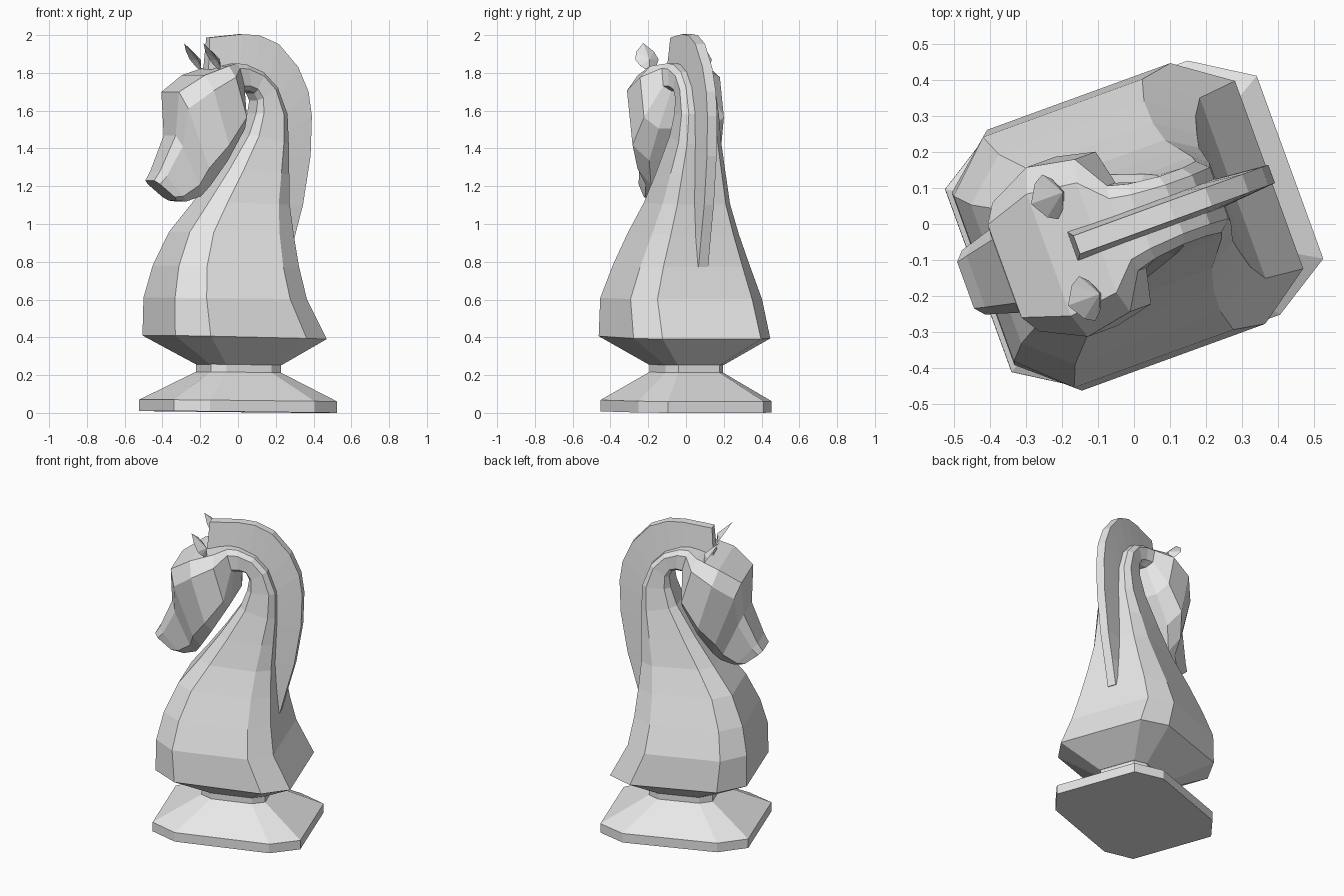
import bpy, bmesh, math
from mathutils import Matrix

grey = bpy.data.materials.new("plain_grey")
grey.diffuse_color = (0.8, 0.8, 0.8, 1)

# whole piece is turned 20 degrees and leans back very slightly
PLACE = Matrix.Translation((0, 0, 0.005)) @ Matrix.Rotation(math.radians(20), 4, 'Z') \
    @ Matrix.Rotation(math.radians(0.6), 4, 'Y')


def loft(name, rings):
    """Join a list of equal-length point rings into a closed solid."""
    bm = bmesh.new()
    loops = [[bm.verts.new(p) for p in r] for r in rings]
    n = len(loops[0])
    for a, b in zip(loops, loops[1:]):
        for i in range(n):
            j = (i + 1) % n
            bm.faces.new((a[i], a[j], b[j], b[i]))
    bm.faces.new(loops[0])
    bm.faces.new(loops[-1])
    finish(name, bm)


def finish(name, bm):
    bmesh.ops.recalc_face_normals(bm, faces=bm.faces)
    bm.transform(PLACE)
    me = bpy.data.meshes.new(name)
    bm.to_mesh(me)
    bm.free()
    me.materials.append(grey)
    bpy.context.collection.objects.link(bpy.data.objects.new(name, me))


def octagon(fu, fz, bu, bz, w, front=0.66, back=0.72):
    """Eight-sided section between a front/inner and a back/outer point."""
    half = [(front, 0), (1, 0.18), (1, 0.82), (back, 1)]
    pts = [(fu + (bu - fu) * t, s * w, fz + (bz - fz) * t) for s, t in half]
    return pts + [(x, -y, z) for x, y, z in reversed(pts)]


# stepped pedestal
loft("pedestal", [octagon(-r * 0.46, z, r * 0.46, z, r * 0.375, 0.72, 0.72)
                  for r, z in [(1, 0), (1, 0.06), (0.43, 0.21), (0.43, 0.26)]])

# chest, arched neck and head in one sweep
body = [
    (-0.20, 0.25, 0.20, 0.25, 0.165),
    (-0.45, 0.40, 0.395, 0.39, 0.385),
    (-0.45, 0.60, 0.285, 0.60, 0.37),
    (-0.415, 0.77, 0.255, 0.77, 0.31),
    (-0.34, 0.95, 0.24, 0.94, 0.245),
    (-0.22, 1.11, 0.23, 1.10, 0.19),
    (-0.10, 1.28, 0.235, 1.26, 0.155),
    (0.02, 1.47, 0.24, 1.42, 0.12),
    (0.06, 1.58, 0.235, 1.58, 0.105),
    (0.07, 1.65, 0.18, 1.72, 0.10),
    (0.05, 1.69, 0.10, 1.80, 0.10),
    (0.02, 1.70, 0.00, 1.84, 0.11),
    (-0.02, 1.70, -0.06, 1.845, 0.125),
    (-0.03, 1.50, -0.13, 1.83, 0.225),
    (-0.13, 1.33, -0.27, 1.78, 0.25),
    (-0.21, 1.20, -0.40, 1.69, 0.19),
    (-0.25, 1.14, -0.40, 1.46, 0.13),
    (-0.33, 1.11, -0.48, 1.27, 0.105),
    (-0.38, 1.115, -0.51, 1.22, 0.095),
]
loft("body_and_head", [octagon(*r) for r in body])

# mane crest: outer edge and inner edge
mane = [
    (-0.19, 1.98, -0.20, 1.81), (-0.01, 2.0, -0.02, 1.81),
    (0.09, 1.995, 0.06, 1.78), (0.20, 1.95, 0.13, 1.72),
    (0.31, 1.83, 0.18, 1.65), (0.37, 1.70, 0.21, 1.57),
    (0.39, 1.57, 0.22, 1.48), (0.385, 1.36, 0.22, 1.36),
    (0.345, 1.10, 0.21, 1.10), (0.30, 0.93, 0.21, 0.93),
    (0.26, 0.77, 0.22, 0.77),
]
loft("mane", [[(ou, -0.027, oz), (ou, 0.027, oz), (iu, 0.042, iz), (iu, -0.042, iz)]
              for ou, oz, iu, iz in mane])

# leaf-shaped ears: outline with a pointed back
for side, label in ((1, "left"), (-1, "right")):
    bm = bmesh.new()
    outline = [(0, 0), (0.045, 0.2), (0.066, 0.42), (0.05, 0.7), (0, 1),
               (-0.05, 0.7), (-0.066, 0.42), (-0.045, 0.2)]
    rim = [bm.verts.new((-0.17 - 0.10 * t, side * 0.15 + v, 1.80 + 0.15 * t))
           for v, t in outline]
    hub = bm.verts.new((-0.175, side * 0.15, 1.865))
    dip = bm.verts.new((-0.20, side * 0.15, 1.86))
    for i in range(8):
        j = (i + 1) % 8
        bm.faces.new((rim[i], rim[j], hub))
        bm.faces.new((rim[j], rim[i], dip))
    finish(label + "_ear", bm)
